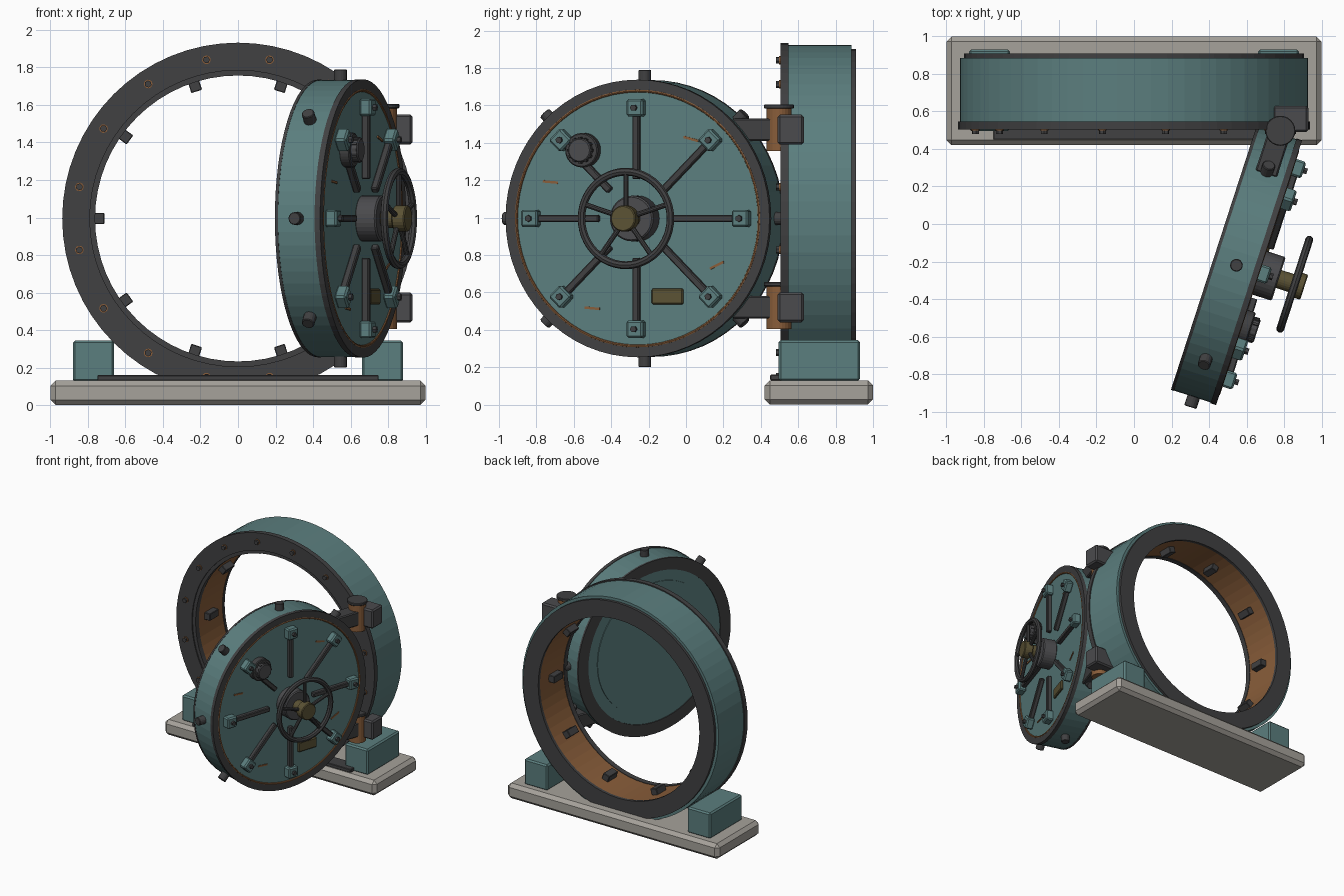
import bpy, bmesh
from math import radians, cos, sin, tau
from mathutils import Matrix

cube = bpy.data.objects.get("Cube")
if cube:
    bpy.data.objects.remove(cube, do_unlink=True)


def material(name, rgb):
    m = bpy.data.materials.new(name)
    m.use_nodes = True
    m.diffuse_color = (*rgb, 1)
    m.node_tree.nodes["Principled BSDF"].inputs["Base Color"].default_value = (*rgb, 1)
    return m


TEAL = material("teal paint", (0.105, 0.21, 0.21))
DARK = material("dark steel", (0.052, 0.052, 0.054))
STEEL = material("grey steel", (0.07, 0.07, 0.075))
RUST = material("rusty bronze", (0.25, 0.11, 0.042))
BRASS = material("old brass", (0.105, 0.085, 0.035))
STONE = material("concrete", (0.38, 0.36, 0.325))


def move(x, y, z):
    return Matrix.Translation((x, y, z))


def turn(angle, axis):
    return Matrix.Rotation(radians(angle), 4, axis)


def finish(name, bm, mats, frame, bevel=0):
    bmesh.ops.recalc_face_normals(bm, faces=bm.faces)
    mesh = bpy.data.meshes.new(name)
    bm.to_mesh(mesh)
    bm.free()
    for m in mats:
        mesh.materials.append(m)
    obj = bpy.data.objects.new(name, mesh)
    bpy.context.collection.objects.link(obj)
    obj.matrix_world = frame
    if bevel:
        mod = obj.modifiers.new("edge_chamfer", "BEVEL")
        mod.width = bevel
        mod.segments = 1
    return obj


def box(name, size, loc, mat, frame=Matrix(), bevel=0.0):
    bm = bmesh.new()
    bmesh.ops.create_cube(bm, size=1, matrix=move(*loc) @ Matrix.Diagonal((*size, 1)))
    return finish(name, bm, [mat], frame, bevel)


def cylinder(name, r, y0, y1, mat, frame=Matrix(), sides=24, bevel=0.0):
    """Solid cylinder running along the local y axis."""
    bm = bmesh.new()
    bmesh.ops.create_cone(bm, cap_ends=True, segments=sides, radius1=r, radius2=r,
                          depth=y1 - y0, matrix=move(0, (y0 + y1) / 2, 0) @ turn(90, "X"))
    return finish(name, bm, [mat], frame, bevel)


def lathe(name, profile, mat, frame, sides=64):
    """Closed (radius, y) profile turned about the local y axis."""
    bm = bmesh.new()
    rings = [[bm.verts.new((r * cos(tau * i / sides), y, r * sin(tau * i / sides)))
              for r, y in profile] for i in range(sides)]
    n = len(profile)
    for i in range(sides):
        a, b = rings[i], rings[(i + 1) % sides]
        for j in range(n):
            k = (j + 1) % n
            bm.faces.new((a[j], a[k], b[k], b[j]))
    return finish(name, bm, [mat], frame)


def annulus(name, r0, r1, y0, y1, mat, frame, sides=64):
    return lathe(name, [(r0, y0), (r1, y0), (r1, y1), (r0, y1)], mat, frame, sides)


def torus(name, major, minor, y, mat, frame, sides=64, tube=8):
    ring = [(major + minor * cos(tau * i / tube), y + minor * sin(tau * i / tube))
            for i in range(tube)]
    return lathe(name, ring, mat, frame, sides)


def spoke(frame, angle):
    """Frame whose x axis points outward at the given angle on the disc."""
    return frame @ turn(-angle, "Y")


RADIAL = turn(-90, "Z")   # sends a cylinder's y axis along x
UPRIGHT = turn(90, "X")   # sends a cylinder's y axis along z
MID = 0.995
FRAME = move(0, 0, MID)
DOOR = move(0.546, -0.22, MID) @ turn(72, "Z")

# Base, threshold and cradle blocks
box("base_slab", (2, 0.58, 0.13), (0, 0.71, 0.065), STONE, bevel=0.028)
box("threshold_plate", (1.5, 0.12, 0.03), (0, 0.51, 0.145), DARK, bevel=0.004)
for side, x in (("left", 0.77), ("right", -0.77)):
    box(side + "_cradle_block", (0.22, 0.435, 0.22), (x, 0.713, 0.235), TEAL, bevel=0.012)

# Round door frame
annulus("frame_body", 0.775, 0.928, 0.545, 0.885, TEAL, FRAME)
annulus("frame_front_flange", 0.79, 0.937, 0.505, 0.547, DARK, FRAME)
annulus("frame_inner_lip", 0.762, 0.8, 0.515, 0.56, DARK, FRAME)
annulus("frame_rear_flange", 0.762, 0.905, 0.883, 0.908, DARK, FRAME)
annulus("frame_liner", 0.766, 0.8, 0.558, 0.885, RUST, FRAME)
for i in range(16):
    at = spoke(FRAME, 11.25 + 22.5 * i) @ move(0.862, 0, 0)
    cylinder("flange_washer", 0.023, 0.498, 0.51, RUST, at, 12)
    cylinder("flange_bolt", 0.019, 0.481, 0.51, DARK, at, 6)
for i in range(10):
    box("bolt_keeper", (0.06, 0.12, 0.06), (0.742, 0.7, 0), DARK,
        spoke(FRAME, 36 * i), 0.004)

# Hinges
for level, z in (("upper", 0.475), ("lower", -0.475)):
    pin = move(0.78, 0.497, MID + z) @ UPRIGHT
    cylinder(level + "_hinge_barrel", 0.067, -0.115, 0.12, RUST, pin)
    cylinder(level + "_hinge_cap", 0.08, 0.112, 0.135, DARK, pin, bevel=0.004)
    box(level + "_hinge_bracket", (0.19, 0.14, 0.16), (0.835, 0.56, MID + z), STEEL, bevel=0.012)
    box(level + "_hinge_arm", (0.25, 0.12, 0.12), (0.635, 0, z), DARK, DOOR, 0.008)

# Door drum, rims and face plates
cylinder("door_drum", 0.738, -0.1, 0.113, TEAL, DOOR, 64)
annulus("door_front_rim", 0.68, 0.742, -0.127, -0.096, DARK, DOOR)
cylinder("door_front_plate", 0.685, -0.122, -0.09, TEAL, DOOR, 64)
torus("door_seal_ring", 0.683, 0.008, -0.122, RUST, DOOR)
annulus("door_back_rim", 0.64, 0.74, 0.11, 0.127, DARK, DOOR)
cylinder("door_back_plate", 0.642, 0.1, 0.12, TEAL, DOOR, 64)
cylinder("door_back_panel", 0.55, 0.11, 0.126, TEAL, DOOR, 64)

# Eight locking bolts with rods and guide lugs
FACE = DOOR @ move(0, -0.122, 0)
for i in range(8):
    cylinder("locking_bolt", 0.034, 0.7, 0.795, DARK, spoke(DOOR, 45 * i) @ RADIAL, 16, 0.004)
    at = spoke(FACE, 45 * i)
    box("locking_rod", (0.35, 0.038, 0.038), (0.385, -0.022, 0), DARK, at, 0.006)
    box("rod_guide_lug", (0.092, 0.066, 0.092), (0.592, -0.03, 0), TEAL, at, 0.01)
    cylinder("lug_bolt", 0.018, -0.082, -0.05, DARK, at @ move(0.592, 0, 0), 6)

# Central hub and hand wheel
cylinder("wheel_hub", 0.122, -0.115, 0.005, STEEL, FACE, 32, 0.008)
cylinder("wheel_shaft", 0.05, -0.22, -0.1, BRASS, FACE)
cylinder("wheel_cap", 0.07, -0.258, -0.185, BRASS, FACE, bevel=0.006)
torus("wheel_rim", 0.25, 0.021, -0.205, DARK, FACE, 48)
for i in range(5):
    cylinder("wheel_spoke", 0.014, 0.04, 0.245, DARK,
             spoke(FACE, 18 + 72 * i) @ move(0, -0.205, 0) @ RADIAL, 10)

# Combination dial
DIAL = FACE @ move(-0.3, 0, 0.365)
cylinder("dial_base", 0.092, -0.055, 0.005, DARK, DIAL, 32, 0.006)
cylinder("dial_knob", 0.064, -0.092, -0.05, STEEL, DIAL, 24, 0.006)
for i in range(12):
    box("dial_grip", (0.012, 0.03, 0.014), (0.064, -0.071, 0), DARK, spoke(DIAL, 30 * i))

# Brass plate and rust scratches
box("brass_plate", (0.178, 0.024, 0.085), (0.17, -0.008, -0.417), BRASS, FACE, 0.008)
for x, z, angle in ((0.3, 0.425, -15), (-0.49, 0.195, -5), (0.445, -0.25, 25), (-0.255, -0.48, -5)):
    box("rust_scratch", (0.085, 0.008, 0.013), (0, -0.002, 0), RUST,
        spoke(FACE @ move(x, 0, z), angle))
